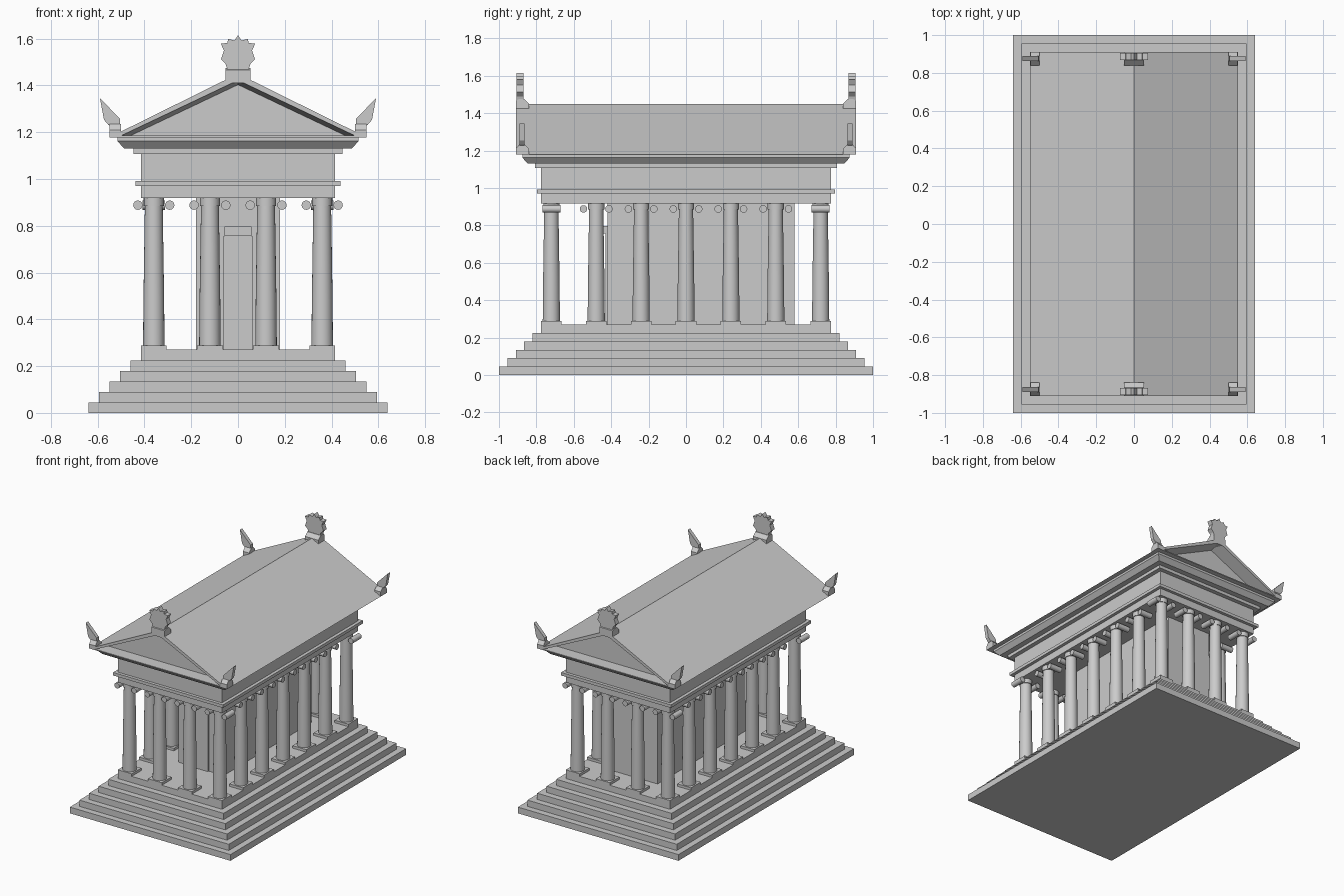
import bpy, bmesh, math
from mathutils import Vector

if "Cube" in bpy.data.objects:
    bpy.data.objects.remove(bpy.data.objects["Cube"])


def finish(bm, name, smooth=False):
    bmesh.ops.recalc_face_normals(bm, faces=bm.faces)
    me = bpy.data.meshes.new(name)
    bm.to_mesh(me)
    bm.free()
    ob = bpy.data.objects.new(name, me)
    bpy.context.collection.objects.link(ob)
    if smooth:
        bpy.ops.object.select_all(action='DESELECT')
        bpy.context.view_layer.objects.active = ob
        ob.select_set(True)
        bpy.ops.object.shade_smooth_by_angle(angle=math.radians(35))
    return ob


def frustum(name, x0, y0, z0, x1, y1, z1, cx=0, cy=0):
    """Rectangular block, half sizes given at the bottom and the top."""
    bm = bmesh.new()
    rings = []
    for hx, hy, z in ((x0, y0, z0), (x1, y1, z1)):
        rings.append([bm.verts.new((cx + a * hx, cy + b * hy, z))
                      for a, b in ((-1, -1), (1, -1), (1, 1), (-1, 1))])
    lo, hi = rings
    bm.faces.new(lo)
    bm.faces.new(hi)
    for i in range(4):
        j = (i + 1) % 4
        bm.faces.new((lo[i], lo[j], hi[j], hi[i]))
    return finish(bm, name)


def block(name, hx, hy, z0, z1, cx=0, cy=0):
    return frustum(name, hx, hy, z0, hx, hy, z1, cx, cy)


def extrude(name, pts, axis, a, b, sx=1, sy=1):
    """Extrude a profile (x,z for axis y; y,z for axis x), mirrored by sx, sy."""
    bm = bmesh.new()
    if axis == 'y':
        at = lambda p, t: (p[0] * sx, t * sy, p[1])
    else:
        at = lambda p, t: (t * sx, p[0] * sy, p[1])
    f = bm.faces.new([bm.verts.new(at(p, a)) for p in pts])
    r = bmesh.ops.extrude_face_region(bm, geom=[f])
    d = Vector(at(pts[0], b)) - Vector(at(pts[0], a))
    bmesh.ops.translate(bm, vec=d, verts=[v for v in r['geom'] if isinstance(v, bmesh.types.BMVert)])
    return finish(bm, name)


def lathe(name, profile, loc, axis='z', n=20):
    """Turned solid from (radius, height) pairs."""
    bm = bmesh.new()
    rings = []
    for r, h in profile:
        ring = []
        for i in range(n):
            c, s = r * math.cos(math.tau * i / n), r * math.sin(math.tau * i / n)
            p = {'z': (c, s, h), 'y': (c, h, s), 'x': (h, c, s)}[axis]
            ring.append(bm.verts.new(Vector(p) + Vector(loc)))
        rings.append(ring)
    for lo, hi in zip(rings, rings[1:]):
        for i in range(n):
            j = (i + 1) % n
            bm.faces.new((lo[i], lo[j], hi[j], hi[i]))
    bm.faces.new(rings[0])
    bm.faces.new(rings[-1])
    return finish(bm, name, True)


# Stepped platform
for i in range(6):
    block(f"step_{i + 1}", 0.64 - 0.045 * i, 1.0 - 0.045 * i, 0.045 * i, 0.045 * (i + 1))

# Inner chamber with door and lintel
block("chamber", 0.18, 0.50, 0.27, 0.92, 0, 0.08)
block("door", 0.062, 0.01, 0.27, 0.757, 0, -0.42)
block("door_lintel", 0.058, 0.02, 0.757, 0.797, 0, -0.42)


# Columns with plinths and scroll capitals
def column(x, y, scroll_axis):
    block("column_plinth", 0.055, 0.055, 0.27, 0.288, x, y)
    lathe("column_shaft", [(0.046, 0.288), (0.044, 0.5), (0.038, 0.89)], (x, y, 0), n=24)
    lathe("column_collar", [(0.043, 0.885), (0.043, 0.92)], (x, y, 0), n=24)
    for s in (-1, 1):
        dx, dy = (0.068 * s, 0) if scroll_axis == 'y' else (0, 0.068 * s)
        lathe("capital_scroll", [(0.02, -0.048), (0.02, 0.048)],
              (x + dx, y + dy, 0.888), scroll_axis, 16)


for y in (-0.72, 0.72):
    for x in (-0.36, -0.12, 0.12, 0.36):
        column(x, y, 'y')
for x in (-0.36, 0.36):
    for i in range(-2, 3):
        column(x, 0.24 * i, 'x')

# Entablature
block("architrave", 0.415, 0.775, 0.918, 0.97)
block("architrave_fillet", 0.438, 0.797, 0.97, 0.992)
block("frieze", 0.415, 0.775, 0.992, 1.107)
block("cornice_lower", 0.447, 0.806, 1.107, 1.13)
frustum("cornice_moulding", 0.487, 0.846, 1.13, 0.515, 0.875, 1.162)
block("cornice_upper", 0.515, 0.875, 1.162, 1.178)

# Roof prism with recessed pediments at both ends
bm = bmesh.new()
ends = []
for s in (-1, 1):
    loops = []
    for hx, zb, zt, y in ((0.55, 1.178, 1.45, 0.91), (0.5, 1.185, 1.422, 0.91),
                          (0.46, 1.185, 1.403, 0.82)):
        loops.append([bm.verts.new(p) for p in
                      ((-hx, s * y, zb), (hx, s * y, zb), (0, s * y, zt))])
    for a, b in zip(loops, loops[1:]):
        for i in range(3):
            j = (i + 1) % 3
            bm.faces.new((a[i], a[j], b[j], b[i]))
    bm.faces.new(loops[2])
    ends.append(loops[0])
for i in range(3):
    j = (i + 1) % 3
    bm.faces.new((ends[0][i], ends[0][j], ends[1][j], ends[1][i]))
finish(bm, "roof")

# Roof ornaments: ridge palmettes and corner horns
half = [(0.015, 1.592), (0.042, 1.599), (0.046, 1.581), (0.074, 1.579), (0.06, 1.55),
        (0.073, 1.512), (0.052, 1.49), (0.045, 1.465)]
palmette = [(0, 1.615)] + half + [(-x, z) for x, z in reversed(half)]
horn = [(0.59, 1.345), (0.505, 1.258), (0.503, 1.225), (0.53, 1.215), (0.555, 1.232), (0.573, 1.253)]
ridge_base = [(0.91, 1.41), (0.91, 1.465), (0.895, 1.475), (0.865, 1.475), (0.84, 1.45), (0.84, 1.41)]
corner_base = [(0.91, 1.178), (0.91, 1.21), (0.89, 1.235), (0.865, 1.235), (0.84, 1.21), (0.84, 1.178)]
for sy in (-1, 1):
    extrude("ridge_ornament_base", ridge_base, 'x', -0.053, 0.053, 1, sy)
    extrude("ridge_palmette", palmette, 'y', 0.868, 0.905, 1, sy)
    for sx in (-1, 1):
        extrude("corner_ornament_base", corner_base, 'x', 0.5, 0.549, sx, sy)
        extrude("corner_horn", horn, 'y', 0.864, 0.89, sx, sy)
